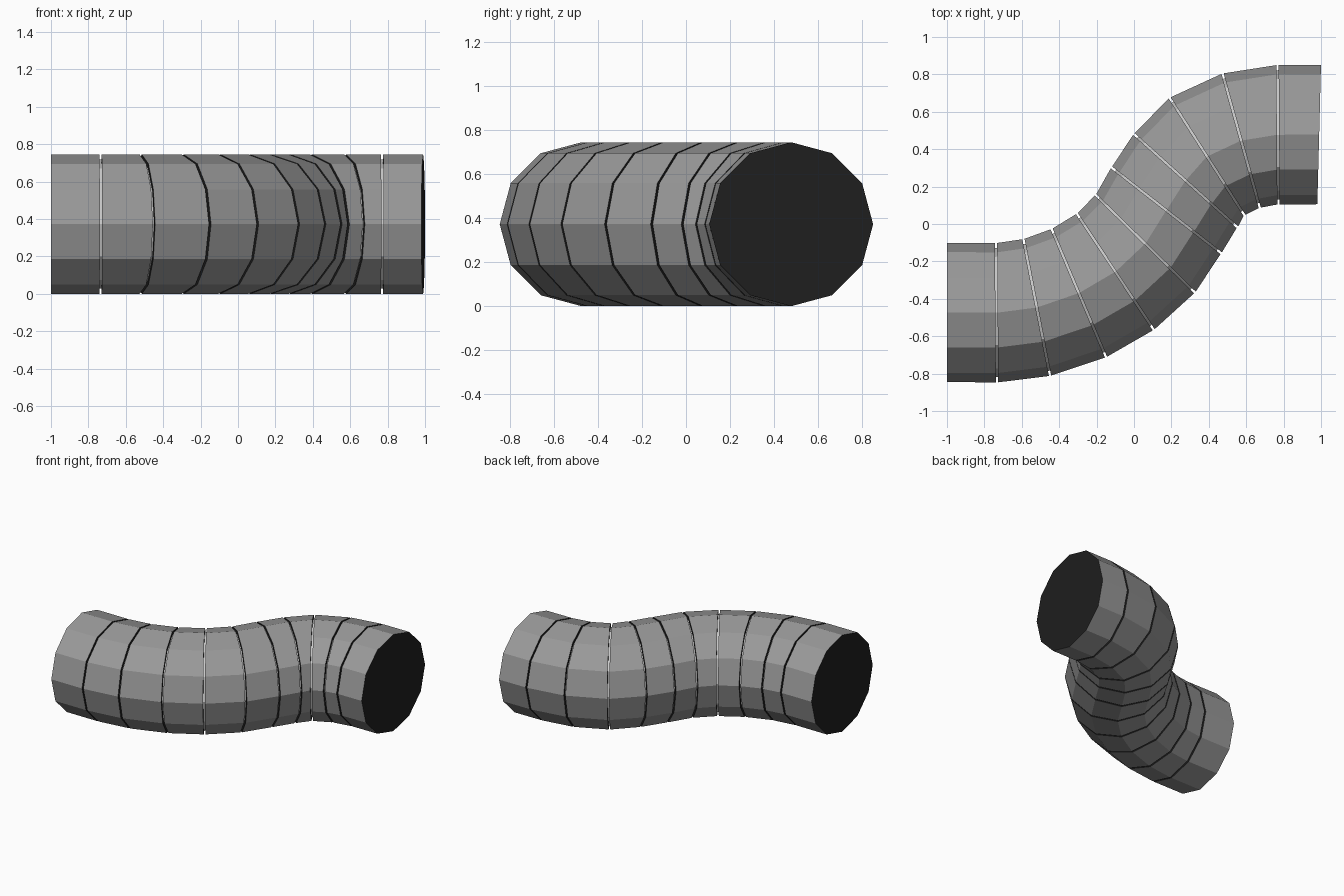
import bpy, bmesh
from math import sin, cos, radians, pi
from mathutils import Vector

if "Cube" in bpy.data.objects:
    bpy.data.objects.remove(bpy.data.objects["Cube"])

R, CORE_R, SIDES, HALF_GAP = 0.3725, 0.345, 12, 0.006

# Joint planes along the S bend: centre x, centre y, heading in degrees
JOINTS = [(-1, -0.473, 0), (-0.735, -0.474, 0.4), (-0.52, -0.446, 11),
          (-0.295, -0.369, 23), (-0.10, -0.255, 33.5), (0.06, -0.105, 45.5),
          (0.173, 0.073, 52), (0.276, 0.232, 48), (0.391, 0.36, 32.5),
          (0.573, 0.445, 15.5), (0.770, 0.477, 0.4), (0.99, 0.478, -1.5)]


def material(name, value):
    mat = bpy.data.materials.new(name)
    mat.diffuse_color = (value, value, value, 1)
    mat.use_nodes = True
    mat.node_tree.nodes["Principled BSDF"].inputs["Base Color"].default_value = mat.diffuse_color
    return mat


body_mat = material("dark_grey_body", 0.32)
cap_mat = material("black_cap", 0.013)
core_mat = material("light_core", 0.8)


def ring(bm, joint, shift, radius):
    """Twelve-sided ring standing on a joint plane, moved along the path."""
    x, y, deg = joint
    a = radians(deg)
    centre = Vector((x, y, R)) + Vector((cos(a), sin(a), 0)) * shift
    side = Vector((-sin(a), cos(a), 0))
    up = Vector((0, 0, 1))
    return [bm.verts.new(centre + (side * cos(t) + up * sin(t)) * radius)
            for t in (2 * pi * i / SIDES for i in range(SIDES))]


def tube(name, stations, radius, mats):
    """Closed tube through (joint, shift) stations."""
    bm = bmesh.new()
    rings = [ring(bm, joint, shift, radius) for joint, shift in stations]
    for r0, r1 in zip(rings, rings[1:]):
        for i in range(SIDES):
            j = (i + 1) % SIDES
            bm.faces.new((r0[i], r0[j], r1[j], r1[i]))
    for r in (rings[0], rings[-1]):
        bm.faces.new(r).material_index = len(mats) - 1
    bmesh.ops.recalc_face_normals(bm, faces=bm.faces)
    mesh = bpy.data.meshes.new(name)
    bm.to_mesh(mesh)
    bm.free()
    for mat in mats:
        mesh.materials.append(mat)
    bpy.context.collection.objects.link(bpy.data.objects.new(name, mesh))


# Pipe segments, with thin gaps at the inner joints only
last = len(JOINTS) - 2
for n in range(last + 1):
    tube(f"pipe_segment_{n + 1}",
         [(JOINTS[n], HALF_GAP if n else 0),
          (JOINTS[n + 1], -HALF_GAP if n < last else 0)],
         R, [body_mat, cap_mat])

# Light inner core seen through the gaps
tube("inner_core", [(JOINTS[0], 0.05)] + [(j, 0) for j in JOINTS[1:-1]]
     + [(JOINTS[-1], -0.05)], CORE_R, [core_mat])
